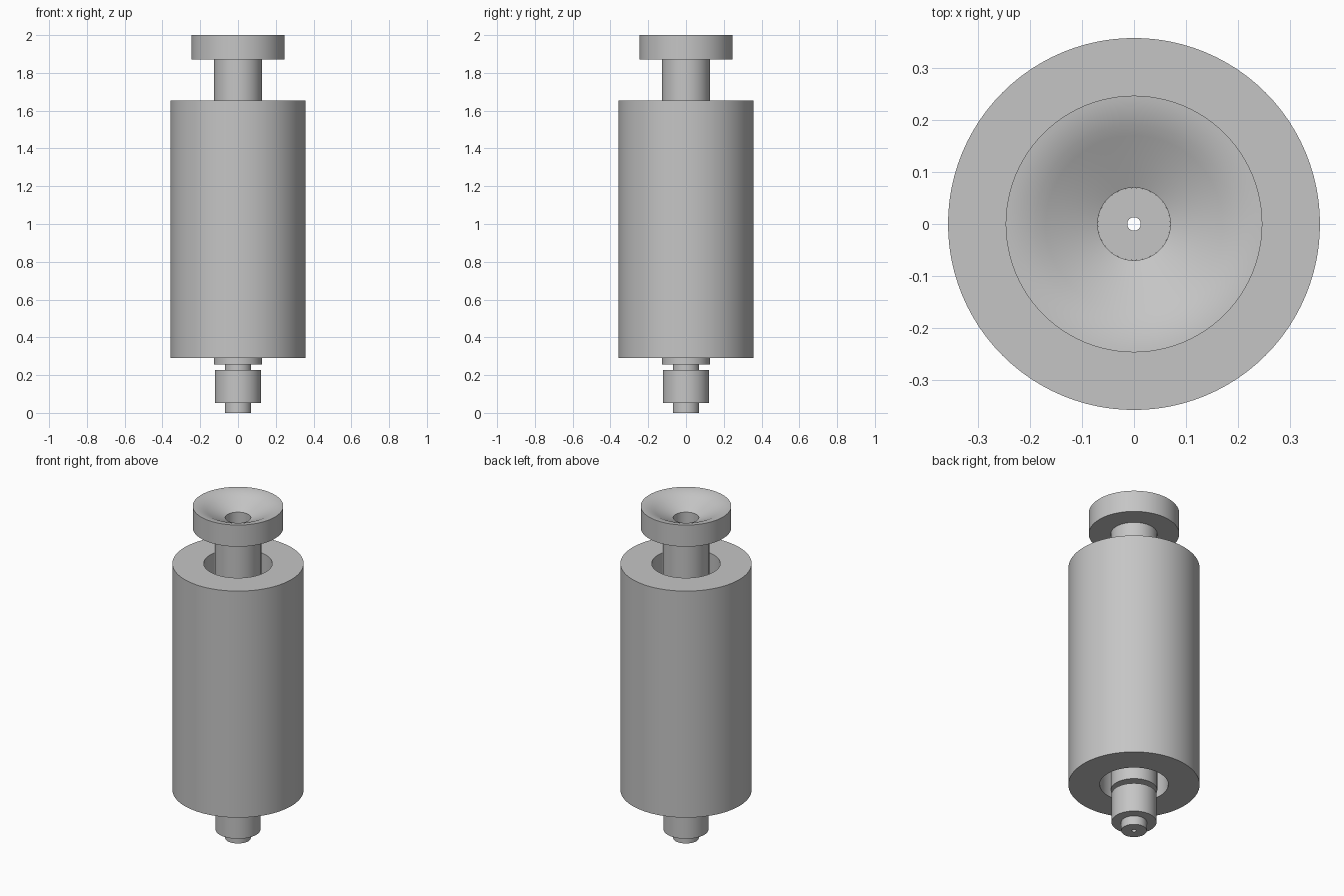
import bpy, bmesh, math

cube = bpy.data.objects.get("Cube")
if cube:
    bpy.data.objects.remove(cube, do_unlink=True)

SEGMENTS = 96

grey = bpy.data.materials.new("plain_grey")
grey.use_nodes = True
colour = (0.56, 0.56, 0.56, 1)
grey.diffuse_color = colour
grey.node_tree.nodes["Principled BSDF"].inputs["Base Color"].default_value = colour


def lathe(name, profile):
    """Spin a closed (radius, height) profile around the z axis."""
    bm = bmesh.new()
    verts = [bm.verts.new((r, 0, z)) for r, z in profile]
    edges = [bm.edges.new((a, b)) for a, b in zip(verts, verts[1:] + verts[:1])]
    bmesh.ops.spin(bm, geom=verts + edges, axis=(0, 0, 1), cent=(0, 0, 0),
                   angle=math.tau, steps=SEGMENTS, use_merge=True)
    bmesh.ops.remove_doubles(bm, verts=bm.verts, dist=1e-5)
    bmesh.ops.recalc_face_normals(bm, faces=bm.faces)
    mesh = bpy.data.meshes.new(name)
    bm.to_mesh(mesh)
    bm.free()
    mesh.materials.append(grey)
    obj = bpy.data.objects.new(name, mesh)
    bpy.context.collection.objects.link(obj)
    bpy.ops.object.select_all(action="DESELECT")
    obj.select_set(True)
    bpy.context.view_layer.objects.active = obj
    bpy.ops.object.shade_smooth_by_angle(angle=math.radians(20))
    return obj


def ring(name, inner, outer, bottom, top):
    return lathe(name, [(inner, bottom), (outer, bottom), (outer, top), (inner, top)])


# Wide sleeve, open at both ends
ring("outer_sleeve", 0.187, 0.358, 0.29, 1.654)

# Hollow stem with a flared cap and a rounded funnel
lathe("stem_and_funnel_cap", [
    (0.07, 0.255), (0.127, 0.255), (0.127, 1.87), (0.247, 1.87), (0.247, 2.0),
    (0.235, 1.999), (0.215, 1.995), (0.19, 1.987), (0.17, 1.977),
    (0.12, 1.953), (0.07, 1.93)])

# Narrow rod with a fine bore, closing the lower end of the stem
ring("lower_rod", 0.013, 0.0699, 0.0, 0.4)

# Collar around the rod
ring("lower_collar", 0.0699, 0.123, 0.053, 0.228)
